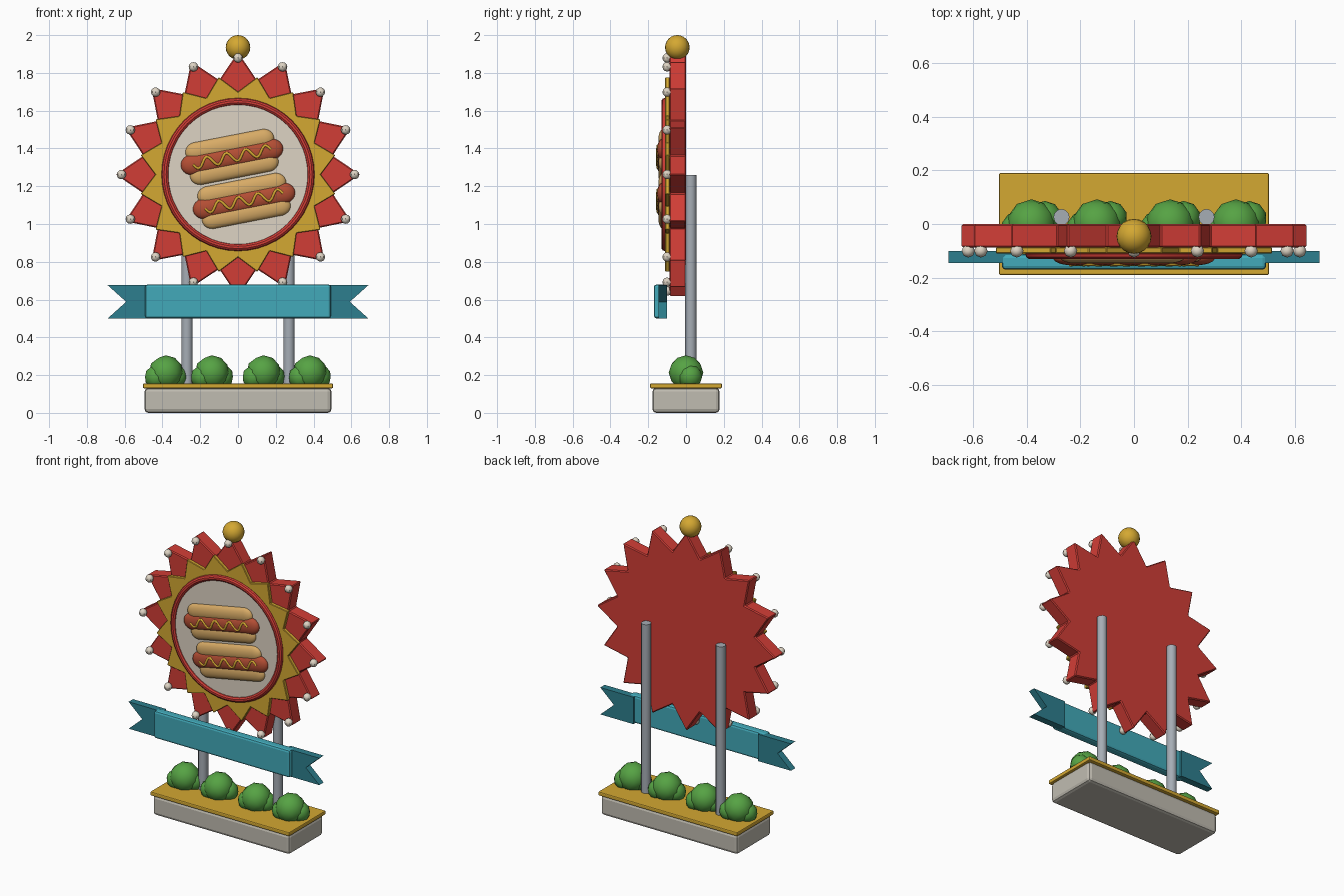
import bpy, bmesh, math
from mathutils import Matrix, Vector

if "Cube" in bpy.data.objects:
    bpy.data.objects.remove(bpy.data.objects["Cube"])


def material(name, r, g, b):
    lin = [((c / 255 + 0.055) / 1.055) ** 2.4 for c in (r, g, b)]
    m = bpy.data.materials.new(name)
    m.diffuse_color = (*lin, 1)
    m.use_nodes = True
    m.node_tree.nodes["Principled BSDF"].inputs["Base Color"].default_value = m.diffuse_color
    return m


RED = material("red", 209, 61, 54)
GOLD = material("gold", 212, 168, 50)
CREAM = material("cream", 222, 212, 196)
TEAL = material("teal", 66, 170, 186)
DARK_TEAL = material("dark teal", 45, 127, 142)
STEEL = material("steel grey", 166, 173, 181)
STONE = material("stone", 192, 188, 177)
GREEN = material("leaf green", 86, 163, 68)
BUN = material("bun tan", 216, 171, 102)
SAUSAGE = material("sausage brown", 180, 78, 52)


def finish(name, bm, mat, bevel=0, segments=2, smooth=True):
    bmesh.ops.recalc_face_normals(bm, faces=bm.faces)
    mesh = bpy.data.meshes.new(name)
    bm.to_mesh(mesh)
    bm.free()
    mesh.materials.append(mat)
    ob = bpy.data.objects.new(name, mesh)
    bpy.context.collection.objects.link(ob)
    if bevel:
        mod = ob.modifiers.new("bevel", "BEVEL")
        mod.width, mod.segments = bevel, segments
        mod.limit_method = "ANGLE"
    if smooth:
        bpy.context.view_layer.objects.active = ob
        ob.select_set(True)
        bpy.ops.object.shade_smooth_by_angle(angle=math.radians(35))
        ob.select_set(False)
    return ob


def box(name, mat, x, y, z, bevel):
    bm = bmesh.new()
    size = [b - a for a, b in (x, y, z)]
    mid = [(a + b) / 2 for a, b in (x, y, z)]
    bmesh.ops.create_cube(bm, size=1, matrix=Matrix.Translation(mid) @ Matrix.Diagonal((*size, 1)))
    return finish(name, bm, mat, bevel, smooth=False)


def prism(name, mat, points, y0, y1, bevel=0, smooth=False):
    """Extrude an outline in the xz plane from y0 to y1."""
    bm = bmesh.new()
    face = bm.faces.new([bm.verts.new((x, y0, z)) for x, z in points])
    new = bmesh.ops.extrude_face_region(bm, geom=[face])["geom"]
    verts = [v for v in new if isinstance(v, bmesh.types.BMVert)]
    bmesh.ops.translate(bm, verts=verts, vec=(0, y1 - y0, 0))
    return finish(name, bm, mat, bevel, 1, smooth)


def ring_points(radii, count, start=0):
    return [(radii[i % len(radii)] * math.sin(start + i * math.tau / count),
             CZ + radii[i % len(radii)] * math.cos(start + i * math.tau / count))
            for i in range(count)]


def ball(name, mat, at, r, u=16, v=10):
    bm = bmesh.new()
    bmesh.ops.create_uvsphere(bm, u_segments=u, v_segments=v, radius=r,
                              matrix=Matrix.Translation(at))
    return finish(name, bm, mat)


def tube(name, mat, pts, r):
    """Round tube swept along a path."""
    cu = bpy.data.curves.new(name, "CURVE")
    cu.dimensions = "3D"
    cu.bevel_depth, cu.bevel_resolution, cu.use_fill_caps = r, 2, True
    sp = cu.splines.new("POLY")
    sp.points.add(len(pts) - 1)
    for p, co in zip(sp.points, pts):
        p.co = (*co, 1)
    cu.materials.append(mat)
    ob = bpy.data.objects.new(name, cu)
    bpy.context.collection.objects.link(ob)


def capsule(name, mat, place, half_len, half_h, half_d, offset=0, y=0):
    """Flattened capsule along x, then moved by the matrix place."""
    bm = bmesh.new()
    bmesh.ops.create_uvsphere(bm, u_segments=20, v_segments=11, radius=1,
                              matrix=Matrix.Rotation(math.pi / 2, 4, "Y"))
    cap = half_h * 1.15
    for v in bm.verts:
        side = math.copysign(half_len - cap, v.co.x)
        v.co = (v.co.x * cap + side, v.co.y * half_d + y, v.co.z * half_h + offset)
    bmesh.ops.transform(bm, matrix=place, verts=bm.verts)
    return finish(name, bm, mat)


# Planter base and gold top slab
box("planter_base", STONE, (-.495, .495), (-.178, .178), (0, .132), .02)
box("planter_top", GOLD, (-.503, .503), (-.19, .19), (.13, .156), .006)

# Support poles
for side in (-1, 1):
    bm = bmesh.new()
    bmesh.ops.create_cone(bm, cap_ends=True, segments=12, radius1=.03, radius2=.03, depth=1.12,
                          matrix=Matrix.Translation((side * .27, .026, .7)))
    finish("support_pole", bm, STEEL)

# Bushes, each a large clump with two smaller ones
for x in (-.382, -.138, .135, .38):
    bm = bmesh.new()
    for dx, dy, z, r in ((0, 0, .213, .092), (-.05, -.015, .19, .063), (.05, .022, .192, .064)):
        bmesh.ops.create_icosphere(bm, subdivisions=2, radius=r,
                                   matrix=Matrix.Translation((x + dx, dy, z)))
    finish("bush", bm, GREEN)

# Sunburst board: red star, gold star, cream disc with red rim
CZ = 1.262
prism("red_sunburst", RED, ring_points((.647, .51), 32), -.088, 0, .006)
prism("gold_sunburst", GOLD, ring_points((.438, .525), 32), -.11, -.086, .003)
prism("sign_disc", CREAM, ring_points((.383,), 48), -.119, -.1, smooth=True)
bm = bmesh.new()
N, M = 48, 10
grid = []
for i in range(N):
    a = i * math.tau / N
    grid.append([])
    for j in range(M):
        b = j * math.tau / M
        r = .386 + .019 * math.cos(b)
        grid[-1].append(bm.verts.new((r * math.cos(a), -.112 + .019 * math.sin(b),
                                      CZ + r * math.sin(a))))
for i in range(N):
    for j in range(M):
        k, m = (i + 1) % N, (j + 1) % M
        bm.faces.new((grid[i][j], grid[k][j], grid[k][m], grid[i][m]))
finish("sign_rim", bm, RED)

# Bulbs on the star tips and the ball on top
for x, z in ring_points((.617,), 16):
    ball("bulb", CREAM, (x, -.1, z), .025, 8, 6)
ball("top_ball", GOLD, (0, -.046, 1.935), .065, 20, 12)

# Two tilted hot dogs with a wavy line of mustard
for cx, cz in ((-.032, 1.355), (.032, 1.122)):
    place = Matrix.Translation((cx, -.12, cz)) @ Matrix.Rotation(math.radians(-11), 4, "Y")
    for off in (-.064, .064):
        capsule("bun_half", BUN, place, .238, .05, .026, off)
    capsule("sausage", SAUSAGE, place, .275, .055, .03, 0, -.003)
    wave = []
    for i in range(41):
        t = i / 40
        s = -math.sin(t * math.tau * 4)
        wave.append(place @ Vector((-.21 + .42 * t, -.031 + .003 * abs(s), .026 * s)))
    tube("mustard", GOLD, wave, .0075)

# Ribbon banner with notched tails
box("banner", TEAL, (-.492, .492), (-.17, -.112), (.5, .68), .014)
for s in (-1, 1):
    tail = [(.45, .5), (.69, .5), (.592, .588), (.69, .676), (.45, .676)]
    prism("banner_tail", DARK_TEAL, [(s * x, z) for x, z in tail], -.145, -.1)
